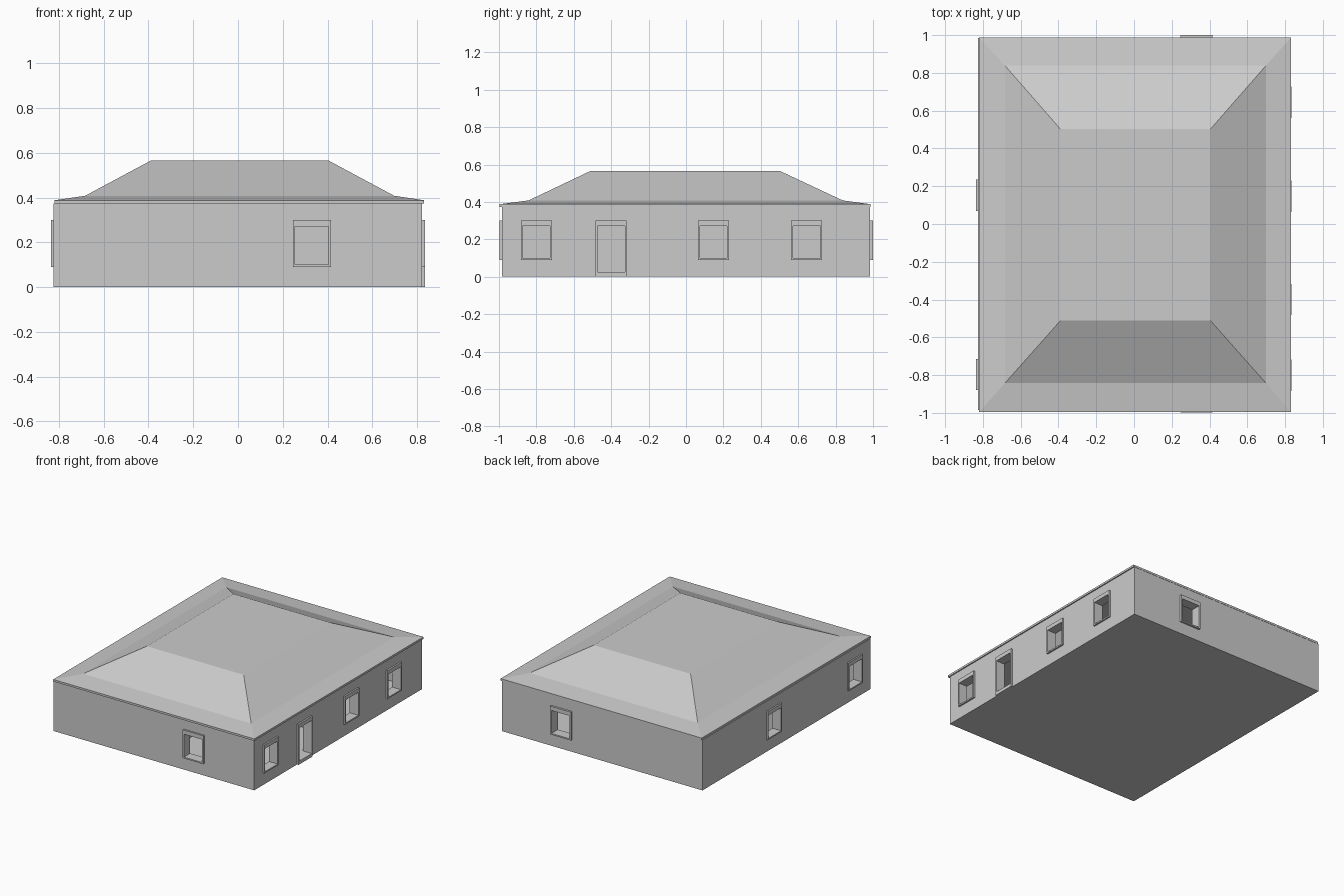
import bpy, bmesh

if "Cube" in bpy.data.objects:
    bpy.data.objects.remove(bpy.data.objects["Cube"])

WALL_TOP = 0.374
T = 0.06                                   # wall thickness
X0, X1, Y0, Y1 = -0.825, 0.823, -0.985, 0.985


def make(name, bm):
    bmesh.ops.recalc_face_normals(bm, faces=bm.faces[:])
    me = bpy.data.meshes.new(name)
    bm.to_mesh(me)
    bm.free()
    ob = bpy.data.objects.new(name, me)
    bpy.context.collection.objects.link(ob)
    return ob


def add_box(bm, lo, hi):
    verts = bmesh.ops.create_cube(bm, size=1)["verts"]
    for v in verts:
        for i in range(3):
            v.co[i] = lo[i] if v.co[i] < 0 else hi[i]


def boxes(name, items):
    bm = bmesh.new()
    for lo, hi in items:
        add_box(bm, lo, hi)
    return make(name, bm)


def cut(target, cutter):
    mod = target.modifiers.new("cut", "BOOLEAN")
    mod.operation = "DIFFERENCE"
    mod.solver = "EXACT"
    mod.object = cutter
    bpy.context.view_layer.objects.active = target
    bpy.ops.object.modifier_apply(modifier=mod.name)
    bpy.data.objects.remove(cutter)


# Openings: name, side, centre along the wall, kind
openings = [
    ("front_window", "front", 0.33, "window"),
    ("back_window", "back", 0.33, "window"),
    ("right_window_1", "right", -0.80, "window"),
    ("right_door", "right", -0.40, "door"),
    ("right_window_2", "right", 0.147, "window"),
    ("right_window_3", "right", 0.645, "window"),
    ("left_window_1", "left", -0.797, "window"),
    ("left_window_2", "left", 0.152, "window"),
]
# Per side: axis across the wall, outer plane, outward sign, frame projection
sides = {"front": (1, Y0, -1, 0.013), "back": (1, Y1, 1, 0.015),
         "right": (0, X1, 1, 0.012), "left": (0, X0, -1, 0.011)}


def wall_box(side, u0, u1, z0, z1, d_in, d_out):
    axis, plane, sign, _ = sides[side]
    a, b = sorted((plane - sign * d_in, plane + sign * d_out))
    if axis == 0:
        return (a, u0, z0), (b, u1, z1)
    return (u0, a, z0), (u1, b, z1)


# Walls: hollow shell with floor and through openings
walls = boxes("walls", [((X0, Y0, 0), (X1, Y1, WALL_TOP))])
cut(walls, boxes("room", [((X0 + T, Y0 + T, 0.025), (X1 - T, Y1 - T, 0.362))]))
holes = []
for name, side, c, kind in openings:
    half = 0.075 if side in ("front", "back") else 0.073
    holes.append(wall_box(side, c - half, c + half,
                          0.025 if kind == "door" else 0.10, 0.27, T + 0.02, 0.02))
cut(walls, boxes("holes", holes))

# Casings around each opening
for name, side, c, kind in openings:
    h = 0.075 if side in ("front", "back") else 0.073
    o = h + 0.01
    out = sides[side][3]
    z0, zi = (0.0, 0.025) if kind == "door" else (0.09, 0.10)
    z1 = 0.30
    bm = bmesh.new()
    rings = []
    for depth in (0.0, out):
        (lo, hi) = wall_box(side, c - o, c + o, z0, z1, 0.0, depth)
        axis, plane, sign, _ = sides[side]
        p = plane + sign * depth

        def vert(u, z):
            return bm.verts.new((p, u, z) if axis == 0 else (u, p, z))

        outer = [vert(c + u * o, z) for u, z in ((-1, z0), (1, z0), (1, z1), (-1, z1))]
        inner = [vert(c + u * h, z) for u, z in ((-1, zi), (1, zi), (1, 0.27), (-1, 0.27))]
        rings.append((outer, inner))
    (bo, bi), (fo, fi) = rings
    for i in range(4):
        j = (i + 1) % 4
        for a, b in ((fo, fi), (bi, bo), (bo, fo), (fi, bi)):
            bm.faces.new((a[i], a[j], b[j], b[i]))
    make(name + "_casing", bm)

# Inner partition walls
boxes("partition_long", [((-0.02, Y0 + T, 0.025), (0.02, Y1 - T, 0.362))])
boxes("partition_cross", [((X0 + T, -0.02, 0.025), (X1 - T, 0.02, 0.362))])

# Hipped roof: stacked rectangles from eave to flat top
levels = [(-0.820, 0.831, -0.996, 0.987, 0.373),
          (-0.820, 0.831, -0.996, 0.987, 0.388),
          (-0.683, 0.698, -0.842, 0.838, 0.408),
          (-0.390, 0.405, -0.512, 0.503, 0.565)]
bm = bmesh.new()
loops = [[bm.verts.new((x, y, z)) for x, y in ((a, c), (b, c), (b, d), (a, d))]
         for a, b, c, d, z in levels]
for low, up in zip(loops, loops[1:]):
    for i in range(4):
        j = (i + 1) % 4
        bm.faces.new((low[i], low[j], up[j], up[i]))
bm.faces.new(loops[0][::-1])
bm.faces.new(loops[-1])
make("roof", bm)
